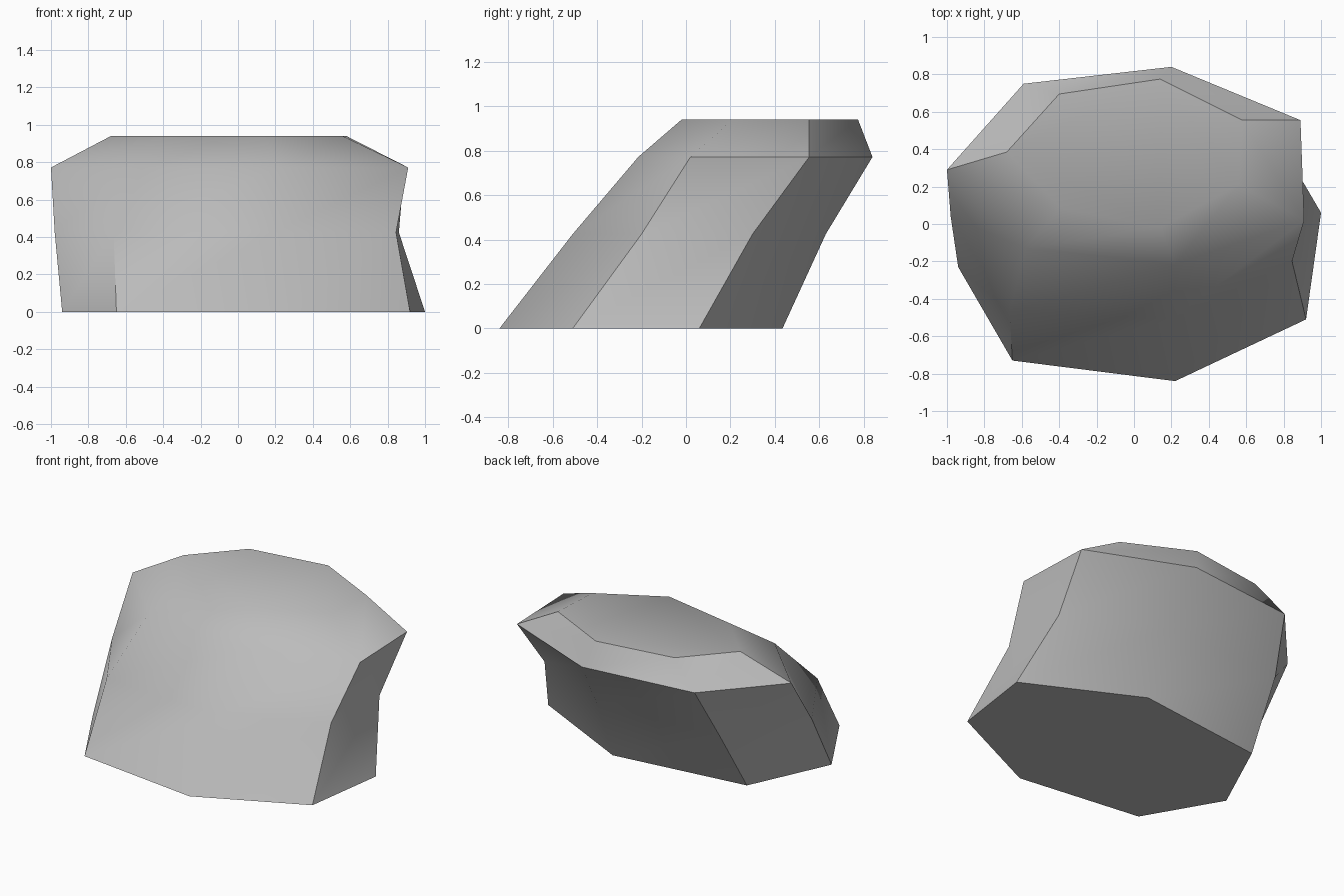
import bpy, bmesh, math

# Remove the default cube
cube = bpy.data.objects.get("Cube")
if cube:
    bpy.data.objects.remove(cube, do_unlink=True)

# Stone colour
stone = bpy.data.materials.new("grey stone")
stone.use_nodes = True
grey = (0.5, 0.5, 0.5, 1)
stone.diffuse_color = grey
stone.node_tree.nodes["Principled BSDF"].inputs["Base Color"].default_value = grey

# Seven-sided cross-sections, each a height and its outline, counter-clockwise
sections = [
    (0.0, [(1.0, .06), (.25, .435), (-.685, .32), (-.94, -.23),
           (-.65, -.73), (.22, -.84), (.92, -.51)]),
    (.425, [(.86, .3), (.23, .63), (-.66, .575), (-.98, .04),
            (-.665, -.47), (.2, -.51), (.845, -.2)]),
    (.772, [(.89, .555), (.2, .84), (-.59, .75), (-1.0, .29),
            (-.58, -.13), (.22, -.215), (.91, .02)]),
    (.94, [(.58, .555), (.14, .775), (-.4, .695), (-.68, .385),
           (-.39, .085), (.14, -.02), (.56, .21)]),
]

# Loft the sections into one leaning boulder
bm = bmesh.new()
rings = [[bm.verts.new((x, y, z)) for x, y in outline] for z, outline in sections]
for low, high in zip(rings, rings[1:]):
    for i in range(len(low)):
        j = (i + 1) % len(low)
        bm.faces.new((low[i], low[j], high[j], high[i]))
bm.faces.new(rings[0])
bm.faces.new(rings[-1])
bmesh.ops.recalc_face_normals(bm, faces=bm.faces)

mesh = bpy.data.meshes.new("boulder")
bm.to_mesh(mesh)
bm.free()
mesh.materials.append(stone)
boulder = bpy.data.objects.new("boulder", mesh)
bpy.context.collection.objects.link(boulder)

# Soft faces with crisp ridges
bpy.ops.object.select_all(action='DESELECT')
boulder.select_set(True)
bpy.context.view_layer.objects.active = boulder
bpy.ops.object.shade_smooth_by_angle(angle=math.radians(42))
